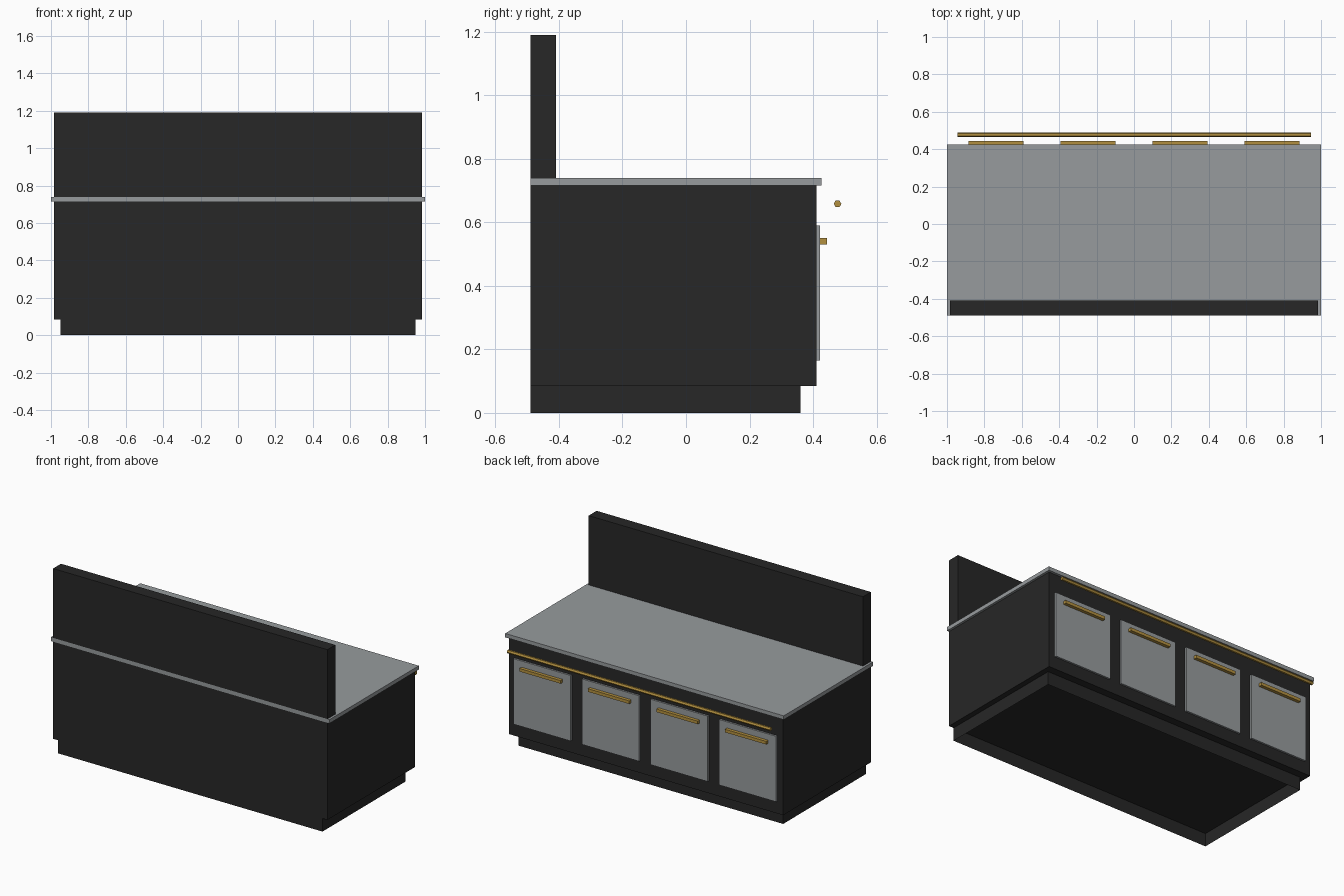
import bpy, bmesh
from math import pi
from mathutils import Matrix

if "Cube" in bpy.data.objects:
    bpy.data.objects.remove(bpy.data.objects["Cube"])


def material(name, rgb):
    m = bpy.data.materials.new(name)
    m.diffuse_color = (*rgb, 1)
    m.use_nodes = True
    m.node_tree.nodes["Principled BSDF"].inputs["Base Color"].default_value = m.diffuse_color
    return m


DARK = material("dark_panel", (0.02, 0.02, 0.02))
STEEL = material("steel", (0.31, 0.33, 0.34))
BRASS = material("brass", (0.45, 0.28, 0.05))


def finish(name, bm, mat):
    me = bpy.data.meshes.new(name)
    bm.to_mesh(me)
    bm.free()
    me.materials.append(mat)
    ob = bpy.data.objects.new(name, me)
    bpy.context.collection.objects.link(ob)
    return ob


def box(name, x, y, z, mat, open_bottom=False):
    """Box from (min, max) ranges on each axis."""
    bm = bmesh.new()
    size = [b - a for a, b in (x, y, z)]
    mid = [(a + b) / 2 for a, b in (x, y, z)]
    bmesh.ops.create_cube(bm, size=1, matrix=Matrix.Translation(mid) @ Matrix.Diagonal((*size, 1)))
    if open_bottom:
        bm.normal_update()
        low = [f for f in bm.faces if f.normal.z < -0.5]
        bmesh.ops.delete(bm, geom=low, context='FACES_ONLY')
    return finish(name, bm, mat)


# Carcass: recessed plinth (open underneath), cabinet, worktop, raised front panel
box("plinth", (-0.95, 0.95), (-0.49, 0.36), (0, 0.085), DARK, open_bottom=True)
box("cabinet_body", (-0.985, 0.985), (-0.49, 0.41), (0.085, 0.715), DARK)
box("worktop", (-1, 1), (-0.49, 0.426), (0.715, 0.74), STEEL)
box("raised_panel", (-0.985, 0.985), (-0.49, -0.409), (0.74, 1.19), DARK)

# Four doors with bar handles on the working side
for i in range(4):
    cx = (i - 1.5) * 0.492
    box(f"door_{i + 1}", (cx - 0.205, cx + 0.205), (0.41, 0.422), (0.165, 0.59), STEEL)
    box(f"door_handle_{i + 1}", (cx - 0.148, cx + 0.148), (0.422, 0.443), (0.53, 0.55), BRASS)

# Long low-poly rail floating in front of the doors
bm = bmesh.new()
bmesh.ops.create_cone(bm, cap_ends=True, segments=6, radius1=0.012, radius2=0.012, depth=1.89,
                      matrix=Matrix.Translation((0, 0.477, 0.658)) @ Matrix.Rotation(pi / 2, 4, 'Y'))
bmesh.ops.rotate(bm, cent=(0, 0.477, 0.658), matrix=Matrix.Rotation(0, 3, 'X'), verts=bm.verts)
finish("towel_rail", bm, BRASS)
